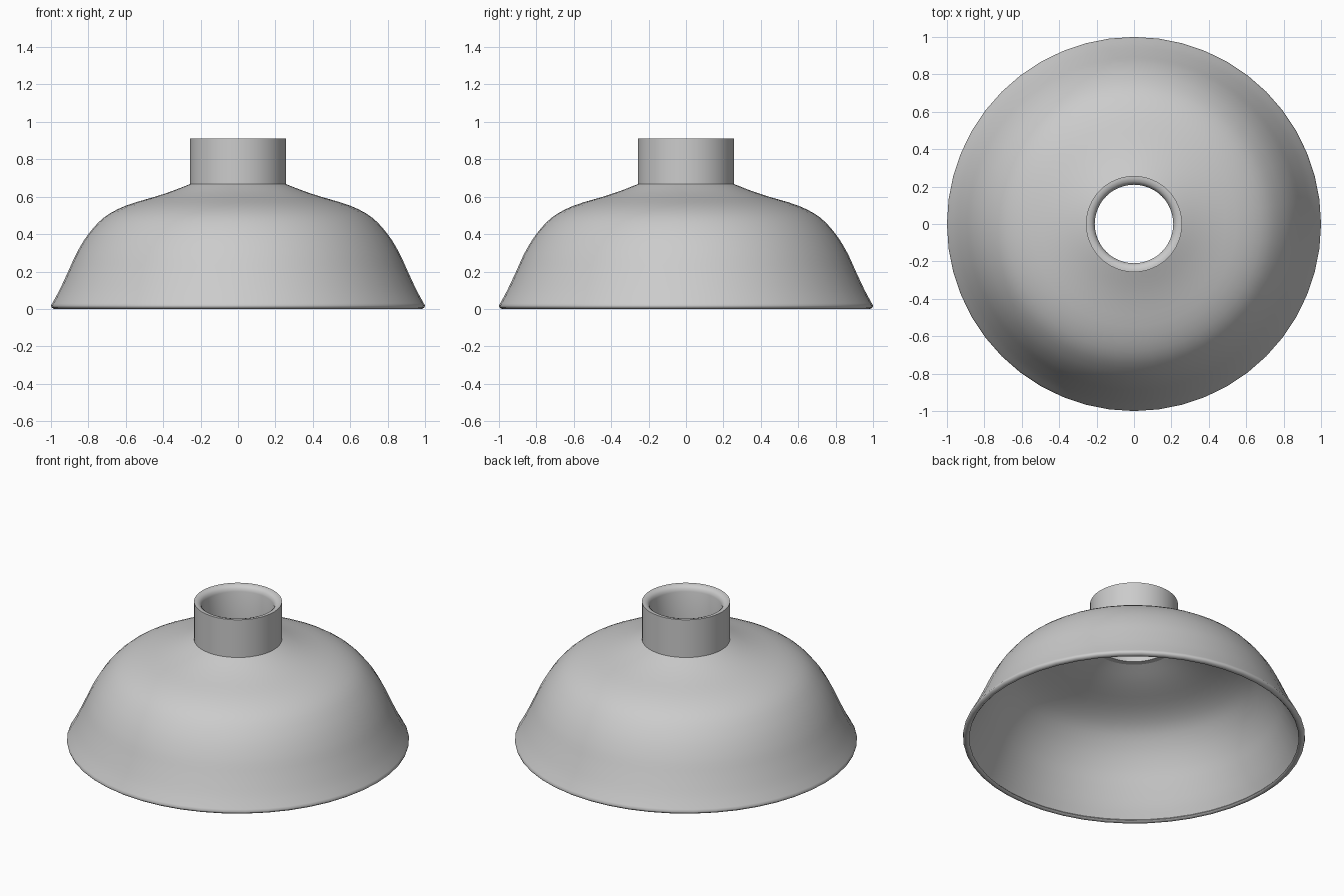
import bpy, bmesh, math
from mathutils import Vector

if "Cube" in bpy.data.objects:
    bpy.data.objects.remove(bpy.data.objects["Cube"])

SEGMENTS = 48

enamel = bpy.data.materials.new("grey enamel")
enamel.diffuse_color = (0.6, 0.6, 0.6, 1)
enamel.use_nodes = True
enamel.node_tree.nodes["Principled BSDF"].inputs["Base Color"].default_value = enamel.diffuse_color


def smooth_path(pts, steps=3):
    """Catmull-Rom curve through the profile points."""
    p = [Vector(q) for q in pts]
    p = [2 * p[0] - p[1]] + p + [2 * p[-1] - p[-2]]
    out = []
    for a, b, c, d in zip(p, p[1:], p[2:], p[3:]):
        for i in range(steps):
            t = i / steps
            out.append(0.5 * (2 * b + (c - a) * t + (2 * a - 5 * b + 4 * c - d) * t * t
                              + (3 * b - a - 3 * c + d) * t ** 3))
    return out + [p[-2]]


def lathe(name, profile):
    """Revolve a closed (radius, height) loop about the z axis."""
    bm = bmesh.new()
    rings = []
    for k in range(SEGMENTS):
        a = 2 * math.pi * k / SEGMENTS
        rings.append([bm.verts.new((r * math.cos(a), r * math.sin(a), z)) for r, z in profile])
    n = len(profile)
    for k in range(SEGMENTS):
        r0, r1 = rings[k], rings[(k + 1) % SEGMENTS]
        for i in range(n):
            j = (i + 1) % n
            bm.faces.new((r0[i], r1[i], r1[j], r0[j]))
    bmesh.ops.recalc_face_normals(bm, faces=bm.faces)
    mesh = bpy.data.meshes.new(name)
    bm.to_mesh(mesh)
    bm.free()
    mesh.materials.append(enamel)
    obj = bpy.data.objects.new(name, mesh)
    bpy.context.collection.objects.link(obj)
    bpy.ops.object.select_all(action='DESELECT')
    obj.select_set(True)
    bpy.context.view_layer.objects.active = obj
    bpy.ops.object.shade_smooth_by_angle(angle=math.radians(50))
    return obj


# Bell-shaped shade: outer skin, then an inner skin offset by the thickness
outer = smooth_path([(0.993, 0.03), (0.955, 0.1), (0.908, 0.2), (0.862, 0.3), (0.80, 0.4),
                     (0.715, 0.49), (0.60, 0.552), (0.44, 0.601), (0.35, 0.631), (0.25, 0.67)])
thickness = 0.025
inner = []
for i, p in enumerate(outer):
    t = (outer[min(i + 1, len(outer) - 1)] - outer[max(i - 1, 0)]).normalized()
    inner.append(p + Vector((-t.y, t.x)) * thickness)
lip = [(0.962, 0.008), (0.97, 0.0), (0.985, 0.0), (0.997, 0.008), (1.0, 0.018)]
lathe("shade", lip + [tuple(p) for p in outer] + [tuple(p) for p in reversed(inner)])

# Open collar tube with a rounded inner lip
lathe("collar", [(0.257, 0.645), (0.257, 0.91), (0.245, 0.91), (0.228, 0.905),
                 (0.216, 0.893), (0.21, 0.875), (0.21, 0.645)])
